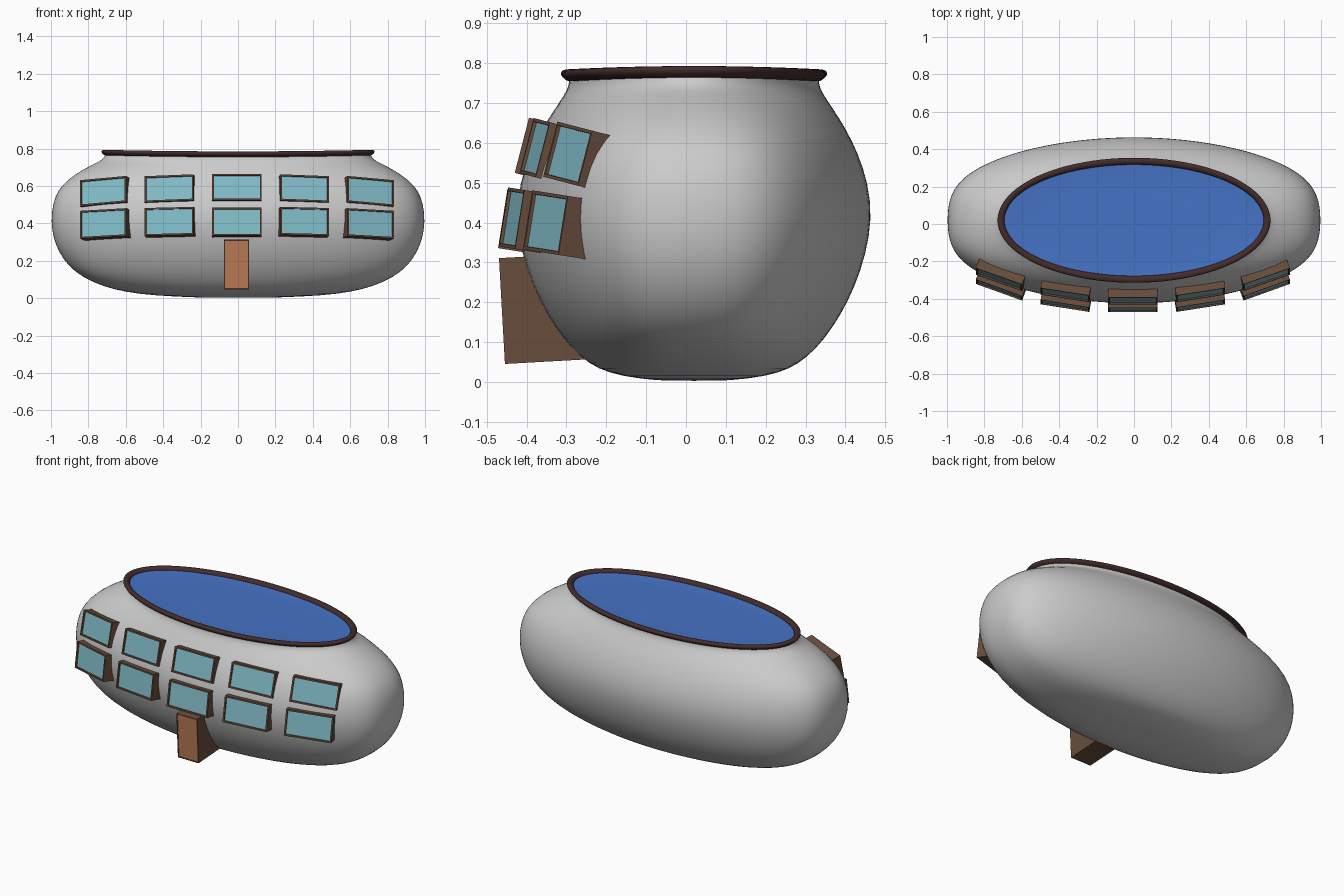
import bpy, bmesh
from math import cos, sin, pi, radians
from mathutils import Matrix, Vector

if "Cube" in bpy.data.objects:
    bpy.data.objects.remove(bpy.data.objects["Cube"])

CY = 0.02  # y centre of the oval parts


def mat(name, r, g, b):
    m = bpy.data.materials.new(name)
    m.diffuse_color = (r, g, b, 1)
    m.use_nodes = True
    m.node_tree.nodes["Principled BSDF"].inputs["Base Color"].default_value = m.diffuse_color
    return m


FRAME = mat("frame_brown", 0.14, 0.075, 0.045)
PANE = mat("pane_teal", 0.22, 0.50, 0.58)
DOOR = mat("door_orange", 0.50, 0.20, 0.09)
WATER = mat("water_blue", 0.06, 0.17, 0.56)
RIM = mat("rim_dark", 0.055, 0.025, 0.024)


def finish(bm, name, mats):
    bmesh.ops.recalc_face_normals(bm, faces=bm.faces)
    me = bpy.data.meshes.new(name)
    bm.to_mesh(me)
    bm.free()
    ob = bpy.data.objects.new(name, me)
    bpy.context.collection.objects.link(ob)
    for m in mats:
        me.materials.append(m)
    return ob


def oval_loft(name, levels, mats=(), closed=False, cap_first=False, cap_last=False, seg=64):
    """Stack of ovals (rx, ry, z, bluntness of the x ends)."""
    bm = bmesh.new()
    rings = []
    for rx, ry, z, k in levels:
        ring = []
        for i in range(seg):
            c, s = cos(2 * pi * i / seg), sin(2 * pi * i / seg)
            x = rx / (1 - k) * c * (1 - k * c ** 8)
            lift = 0.008 * (x / 0.7) ** 2 if z > 0.745 else 0
            ring.append(bm.verts.new((x, CY + ry * s, z + lift)))
        rings.append(ring)
    pairs = list(zip(rings, rings[1:])) + ([(rings[-1], rings[0])] if closed else [])
    for a, b in pairs:
        for i in range(seg):
            j = (i + 1) % seg
            bm.faces.new((a[i], a[j], b[j], b[i]))
    for flag, ring, lv in ((cap_first, rings[0], levels[0]), (cap_last, rings[-1], levels[-1])):
        if flag:
            mid = bm.verts.new((0, CY, lv[2]))
            for i in range(seg):
                bm.faces.new((ring[i], ring[(i + 1) % seg], mid))
    ob = finish(bm, name, mats)
    for p in ob.data.polygons:
        p.use_smooth = True
    sub = ob.modifiers.new("smooth", 'SUBSURF')
    sub.levels = sub.render_levels = 1
    return ob


def framed_box(name, loc, w, h, depth, pitch, yaw, border, inset, panel):
    """Box whose front face centre sits at loc, with a recessed panel."""
    bm = bmesh.new()
    bmesh.ops.create_cube(bm, size=1, matrix=Matrix.Translation((0, depth / 2, 0))
                          @ Matrix.Diagonal((w, depth, h, 1)))
    bm.normal_update()
    front = min(bm.faces, key=lambda f: f.calc_center_median().y)
    bmesh.ops.inset_region(bm, faces=[front], thickness=border)
    bmesh.ops.inset_region(bm, faces=[front], thickness=0.001, depth=-inset)
    front.material_index = 1
    ob = finish(bm, name, (FRAME, panel))
    ob.matrix_world = (Matrix.Translation(loc) @ Matrix.Rotation(radians(-pitch), 4, 'X')
                       @ Matrix.Rotation(radians(yaw), 4, 'Z'))
    return ob


# Rounded body shell
oval_loft("body", [
    (0.22, 0.09, 0.003, 0.02), (0.45, 0.18, 0.014, 0.04), (0.60, 0.24, 0.032, 0.06),
    (0.72, 0.285, 0.062, 0.07), (0.83, 0.33, 0.11, 0.08), (0.905, 0.37, 0.17, 0.08),
    (0.955, 0.405, 0.24, 0.08), (0.988, 0.432, 0.32, 0.08), (1.0, 0.448, 0.41, 0.08),
    (0.992, 0.438, 0.50, 0.08), (0.965, 0.412, 0.575, 0.08), (0.91, 0.382, 0.635, 0.07),
    (0.835, 0.35, 0.685, 0.05), (0.765, 0.326, 0.72, 0.02), (0.722, 0.315, 0.742, 0),
    (0.713, 0.314, 0.757, 0)], cap_first=True)

# Dark rim around the roof pool
oval_loft("rim", [(r + 0.396, r, z, 0) for r, z in
                  ((0.312, 0.752), (0.326, 0.760), (0.336, 0.771), (0.334, 0.781),
                   (0.320, 0.786), (0.306, 0.783), (0.297, 0.772), (0.296, 0.755))],
          (RIM,), closed=True)

# Water surface with a gentle dip
oval_loft("water", [(0.697, 0.302, 0.768, 0), (0.62, 0.27, 0.765, 0), (0.45, 0.195, 0.763, 0),
                    (0.25, 0.11, 0.765, 0), (0.08, 0.035, 0.764, 0)], (WATER,), cap_last=True)

# Two rows of five windows: (x offset, yaw, upper y, upper z, lower y, lower z)
for dx, yaw, yu, zu, yl, zl in ((0, 0, -0.412, 0.594, -0.460, 0.410),
                                (0.363, 9, -0.380, 0.588, -0.438, 0.411),
                                (0.716, 20, -0.297, 0.573, -0.353, 0.400)):
    for side in ((1, -1) if dx else (1,)):
        tag = {0: "middle", 1: "right", -1: "left"}[side if dx else 0] + ("_outer" if yaw > 10 else "")
        x = -0.006 + side * dx
        framed_box("upper_window_" + tag, (x, yu, zu), 0.264, 0.143, 0.2, 14.5, side * yaw,
                   0.012, 0.008, PANE)
        framed_box("lower_window_" + tag, (x, yl, zl), 0.264, 0.150, 0.2, 9, side * yaw,
                   0.012, 0.008, PANE)

# Front door
framed_box("door", (-0.008, -0.462, 0.178), 0.135, 0.266, 0.26, -3.2, 0, 0.007, 0.003, DOOR)
